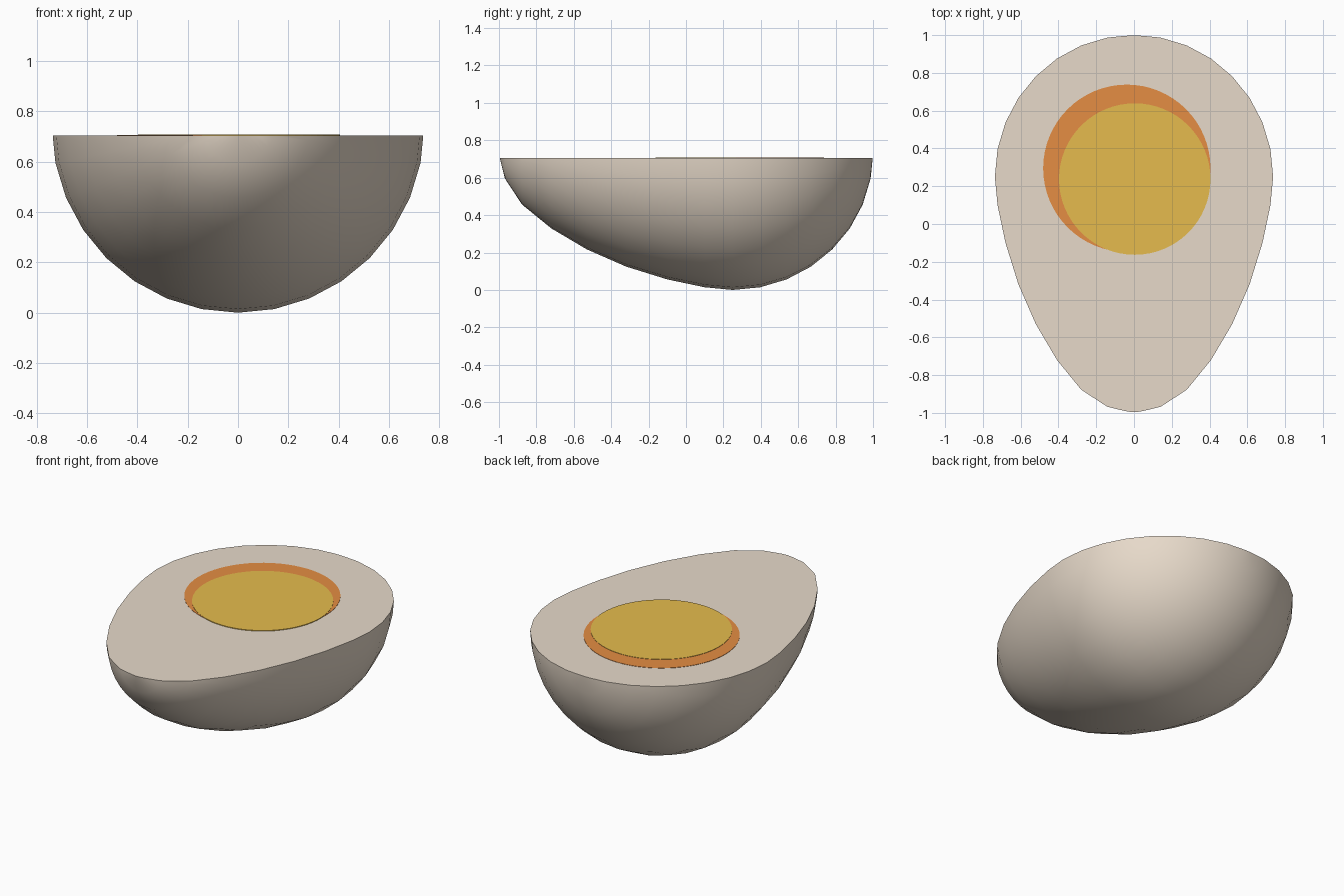
import bpy, bmesh, math

if "Cube" in bpy.data.objects:
    bpy.data.objects.remove(bpy.data.objects["Cube"])

CUT = 0.705      # height of the cut face
R = 0.74         # widest radius of the egg, also its axis height
SEG = 32


def material(name, rgb):
    m = bpy.data.materials.new(name)
    m.diffuse_color = (*rgb, 1)
    m.use_nodes = True
    m.node_tree.nodes["Principled BSDF"].inputs["Base Color"].default_value = m.diffuse_color
    return m


def finish(bm, name, mat):
    me = bpy.data.meshes.new(name)
    bm.to_mesh(me)
    bm.free()
    me.materials.append(mat)
    ob = bpy.data.objects.new(name, me)
    bpy.context.collection.objects.link(ob)
    return ob


beige = material("egg_beige", (0.80, 0.70, 0.59))
orange = material("yolk_orange", (0.78, 0.267, 0.056))
yellow = material("yolk_yellow", (0.79, 0.50, 0.075))

# Egg half: y position of each ring, one ring per 11.25 degrees, blunt end to narrow end
ys = [1.002, 0.987, 0.945, 0.876, 0.782, 0.668, 0.538, 0.397, 0.25,
      0.10, -0.10, -0.32, -0.53, -0.72, -0.877, -0.968, -1.005]
bm = bmesh.new()
rings = []
for i, y in enumerate(ys):
    r = R * math.sin(math.pi * i / 16)
    if i in (0, 16):
        rings.append([bm.verts.new((0, y, R))] * SEG)
    else:
        rings.append([bm.verts.new((r * math.cos(2 * math.pi * k / SEG), y,
                                    R + r * math.sin(2 * math.pi * k / SEG)))
                      for k in range(SEG)])
for a, b in zip(rings, rings[1:]):
    for k in range(SEG):
        n = (k + 1) % SEG
        bm.faces.new(list(dict.fromkeys((a[k], a[n], b[n], b[k]))))

# Slice off the top and cap it
geom = bm.verts[:] + bm.edges[:] + bm.faces[:]
bmesh.ops.bisect_plane(bm, geom=geom, plane_co=(0, 0, CUT), plane_no=(0, 0, 1),
                       clear_outer=True)
rim = [e for e in bm.edges if e.is_boundary]
bmesh.ops.contextual_create(bm, geom=rim)
bmesh.ops.recalc_face_normals(bm, faces=bm.faces[:])
egg = finish(bm, "egg_half", beige)
egg.select_set(True)
bpy.context.view_layer.objects.active = egg
bpy.ops.object.shade_smooth_by_angle(angle=math.radians(40))


# Yolk discs: thin plates on the cut face
def disc(name, x, y, radius, top, mat):
    bm = bmesh.new()
    bmesh.ops.create_cone(bm, cap_ends=True, segments=64, radius1=radius,
                          radius2=radius, depth=0.006)
    bmesh.ops.translate(bm, vec=(x, y, top - 0.003), verts=bm.verts[:])
    finish(bm, name, mat)


disc("yolk_outer", -0.038, 0.295, 0.443, CUT + 0.002, orange)
disc("yolk_inner", 0.004, 0.238, 0.401, CUT + 0.004, yellow)
